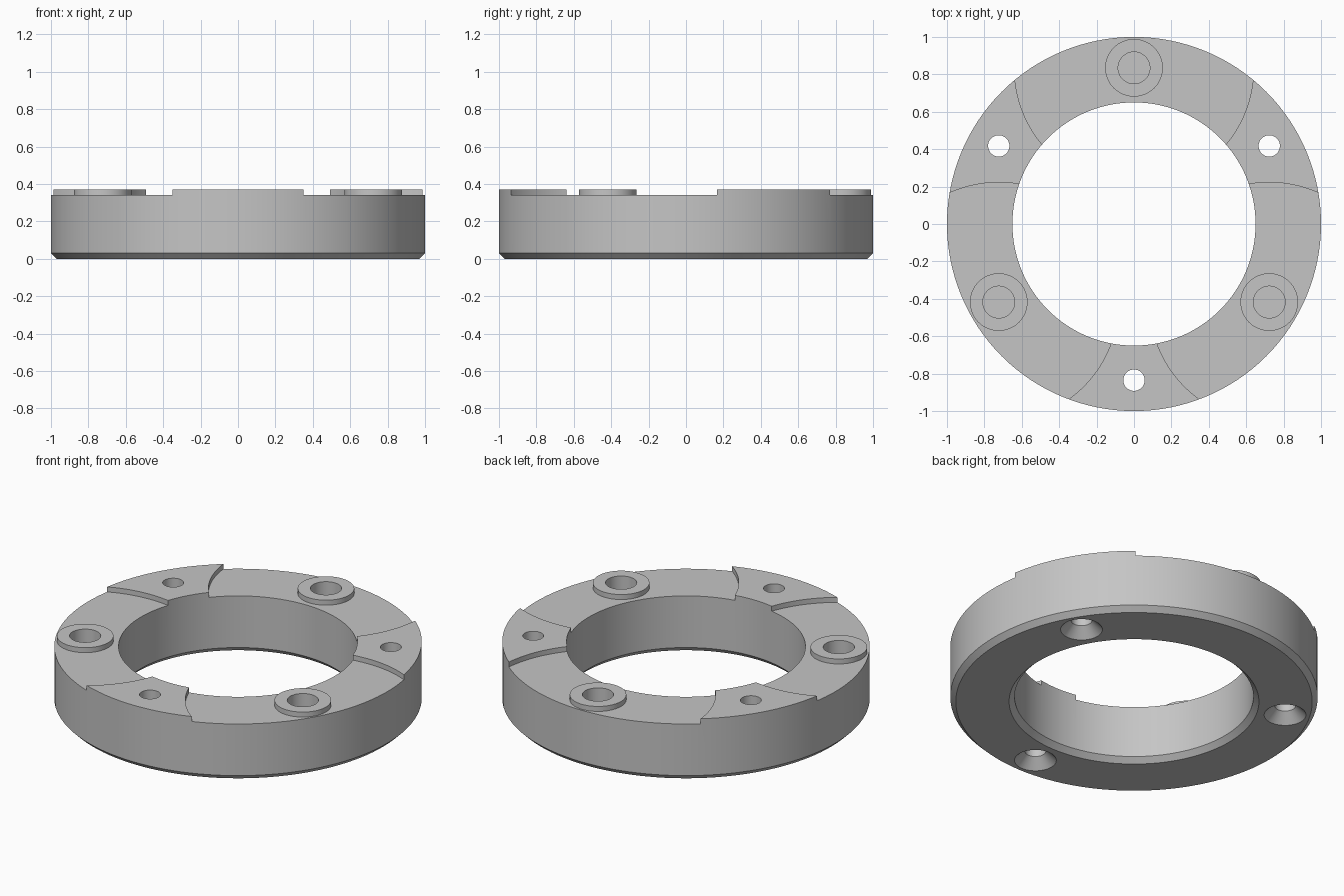
import bpy
import bmesh
from math import sin, cos, pi, radians

cube = bpy.data.objects.get("Cube")
if cube:
    bpy.data.objects.remove(cube, do_unlink=True)

# Main sizes
OUTER, INNER = 1.0, 0.65
FLOOR, TOP = 0.34, 0.37
CHAMFER = 0.03
BOLT_CIRCLE = 0.835
BOSS_ANGLES = (90, 210, 330)
PAD_ANGLES = (30, 150, 270)

metal = bpy.data.materials.new("grey metal")
metal.use_nodes = True
GREY = (0.56, 0.56, 0.56, 1)
metal.diffuse_color = GREY
metal.node_tree.nodes["Principled BSDF"].inputs["Base Color"].default_value = GREY


def revolve(name, profile, angles=None, ring=False, segments=64):
    """Turn an (r, z) profile about z, once or at each bolt circle angle."""
    bm = bmesh.new()
    centres = [(0, 0)]
    if angles:
        centres = [(BOLT_CIRCLE * cos(radians(a)), BOLT_CIRCLE * sin(radians(a)))
                   for a in angles]
    for cx, cy in centres:
        loops = [[bm.verts.new((cx + r * cos(2 * pi * i / segments),
                                cy + r * sin(2 * pi * i / segments), z))
                  for i in range(segments)] for r, z in profile]
        pairs = list(zip(loops, loops[1:]))
        if ring:
            pairs.append((loops[-1], loops[0]))
        else:
            bm.faces.new(loops[0])
            bm.faces.new(loops[-1])
        for low, high in pairs:
            for i in range(segments):
                j = (i + 1) % segments
                bm.faces.new((low[i], low[j], high[j], high[i]))
    bmesh.ops.recalc_face_normals(bm, faces=bm.faces)
    mesh = bpy.data.meshes.new(name)
    bm.to_mesh(mesh)
    bm.free()
    mesh.materials.append(metal)
    obj = bpy.data.objects.new(name, mesh)
    bpy.context.collection.objects.link(obj)
    return obj


def combine(target, tool, operation):
    """Apply a boolean and discard the tool."""
    tool.hide_render = True
    mod = target.modifiers.new(tool.name, 'BOOLEAN')
    mod.operation = operation
    mod.solver = 'EXACT'
    mod.object = tool
    bpy.context.view_layer.objects.active = target
    bpy.ops.object.modifier_apply(modifier=mod.name)
    bpy.data.objects.remove(tool, do_unlink=True)


# Ring body with both lower edges chamfered
body = revolve("flange_ring", [
    (INNER + CHAMFER, 0), (OUTER - CHAMFER, 0), (OUTER, CHAMFER),
    (OUTER, TOP), (INNER, TOP), (INNER, CHAMFER)], ring=True, segments=128)

# Round recesses about the bosses leave three raised pads
combine(body, revolve("recess_cutter", [(0.64, FLOOR), (0.64, 0.5)],
                      BOSS_ANGLES, segments=128), 'DIFFERENCE')

# Raised bosses
combine(body, revolve("bosses", [(0.154, 0.3), (0.154, TOP)], BOSS_ANGLES), 'UNION')

# Blind holes in the bosses
combine(body, revolve("blind_hole_cutter", [(0.085, 0.15), (0.085, 0.5)],
                      BOSS_ANGLES), 'DIFFERENCE')

# Through holes in the pads, countersunk from below
combine(body, revolve("screw_hole_cutter", [
    (0.134, -0.02), (0.057, 0.057), (0.057, 0.5)], PAD_ANGLES), 'DIFFERENCE')

# Smooth round walls with crisp edges
bpy.ops.object.select_all(action='DESELECT')
body.select_set(True)
bpy.context.view_layer.objects.active = body
bpy.ops.object.shade_smooth_by_angle(angle=radians(30))
